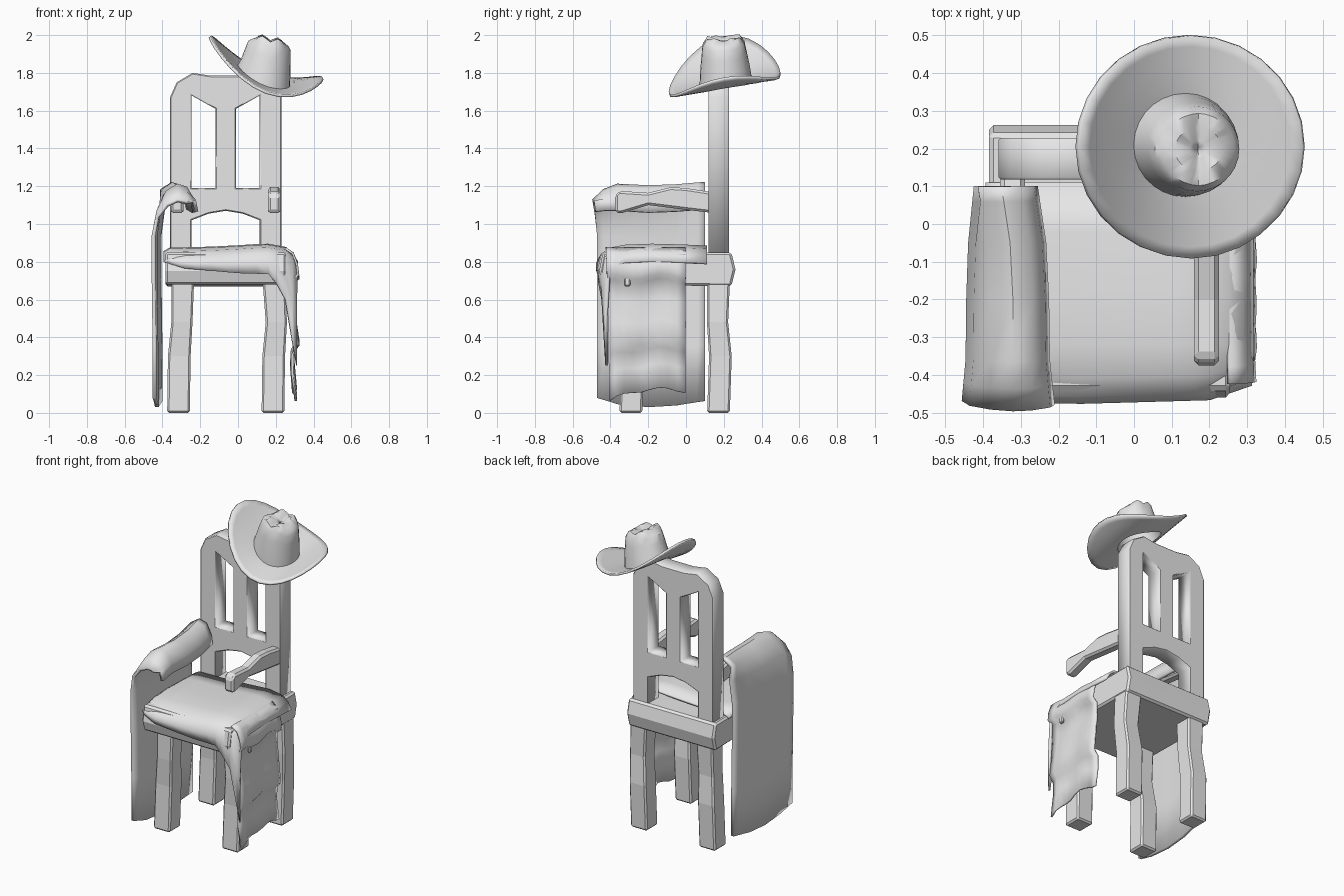
import bpy, bmesh, math
from mathutils import Vector

cube = bpy.data.objects.get("Cube")
if cube:
    bpy.data.objects.remove(cube)

grey = bpy.data.materials.new("plain grey")
grey.use_nodes = True
grey.diffuse_color = (0.8, 0.8, 0.8, 1)
grey.node_tree.nodes["Principled BSDF"].inputs["Base Color"].default_value = (0.8, 0.8, 0.8, 1)

MID = -0.065  # chair's centre line in x


def finish(name, bm, smooth=None, bevel=0, thick=0):
    bmesh.ops.recalc_face_normals(bm, faces=bm.faces)
    me = bpy.data.meshes.new(name)
    bm.to_mesh(me)
    bm.free()
    ob = bpy.data.objects.new(name, me)
    bpy.context.collection.objects.link(ob)
    me.materials.append(grey)
    if thick:
        m = ob.modifiers.new("thickness", "SOLIDIFY")
        m.thickness, m.offset = thick, 0
    if bevel:
        m = ob.modifiers.new("bevel", "BEVEL")
        m.width, m.segments = bevel, 1
    if smooth:
        bpy.ops.object.select_all(action="DESELECT")
        ob.select_set(True)
        bpy.context.view_layer.objects.active = ob
        bpy.ops.object.shade_smooth_by_angle(angle=math.radians(smooth))
    return ob


def loft(name, rings, closed=True, caps=True, **kw):
    """Skin a list of point rows; closed rows make tubes, open rows make sheets."""
    bm = bmesh.new()
    rows = [[bm.verts.new(p) for p in r] for r in rings]
    n = len(rows[0])
    for a, b in zip(rows, rows[1:]):
        for i in range(n if closed else n - 1):
            j = (i + 1) % n
            bm.faces.new((a[i], a[j], b[j], b[i]))
    if closed and caps:
        bm.faces.new(rows[0])
        bm.faces.new(rows[-1])
    return finish(name, bm, **kw)


def lerp(table, t):
    for (a, p), (b, q) in zip(table, table[1:]):
        if t <= b:
            return p + (q - p) * max(0, (t - a) / (b - a))
    return table[-1][1]


# Back frame: a filled flat curve with three openings
outer = [(-.295, .84), (-.295, 1.67), (-.26, 1.75), (-.175, 1.8), (-.08, 1.785),
         (.08, 1.785), (.175, 1.8), (.26, 1.75), (.295, 1.67), (.295, .84),
         (.18, .84), (.18, 1.02), (.09, 1.055), (0, 1.07), (-.09, 1.055), (-.18, 1.02), (-.18, .84)]
window = [(-.18, 1.19), (-.055, 1.19), (-.055, 1.61), (-.18, 1.68)]
cu = bpy.data.curves.new("back_frame", "CURVE")
cu.dimensions, cu.fill_mode = "2D", "BOTH"
cu.extrude, cu.bevel_depth, cu.bevel_resolution, cu.offset = .049, .006, 0, -.006
for shape in (outer, window, [(-x, z) for x, z in window]):
    sp = cu.splines.new("POLY")
    sp.points.add(len(shape) - 1)
    sp.use_cyclic_u = True
    for pt, (x, z) in zip(sp.points, shape):
        pt.co = (x, z, 0, 1)
frame = bpy.data.objects.new("back_frame", cu)
bpy.context.collection.objects.link(frame)
frame.rotation_euler.x = math.pi / 2
frame.location = (MID, .173, 0)
cu.materials.append(grey)
bpy.ops.object.select_all(action="DESELECT")
frame.select_set(True)
bpy.context.view_layer.objects.active = frame
bpy.ops.object.convert(target="MESH")

# Seat: chamfered block
section = [(-.44, .68), (-.46, .75), (-.44, .85), (.24, .85), (.262, .76), (.24, .67)]
loft("seat", [[(x, y, z) for y, z in section] for x in (-.385, .255)], bevel=.012)

# Legs: gently bent square posts
for side, x0 in (("right", -.315), ("left", .185)):
    s = 1 if side == "left" else -1
    for end, y0 in (("front", -.292), ("back", .172)):
        rings = []
        for z, dx, dy, w in ((0, 0, 0, .06), (.3, .004, .01, .06), (.48, .018, -.005, .056), (.69, .014 - s * .008, 0, .06)):
            rings.append([(x0 + dx + a * w, y0 + dy + b * w, z) for a, b in ((-1, -1), (1, -1), (1, 1), (-1, 1))])
        loft(f"{end}_{side}_leg", rings, bevel=.01)

# Armrests: bent bars
for side, s in (("right", -1), ("left", 1)):
    x = MID + s * .257
    rings = []
    for y, lo, hi in ((-.375, 1.065, 1.15), (-.35, 1.055, 1.175), (-.2, 1.1, 1.165),
                      (-.08, 1.085, 1.195), (0, 1.075, 1.19), (.13, 1.06, 1.17)):
        rings.append([(x - .033, y, lo), (x + .033, y, lo), (x + .033, y, hi), (x - .033, y, hi)])
    loft(f"{side}_armrest", rings, bevel=.012)

# Cloth thrown over the right armrest, hanging to the floor
over = [(-.43, .04), (-.43, .35), (-.435, .7), (-.435, .93), (-.415, 1.08), (-.375, 1.17),
        (-.32, 1.205), (-.275, 1.19), (-.245, 1.13), (-.235, 1.07)]
rows = []
for y in (-.47, -.42, -.36, -.2, -.05, .06, .1):
    row = []
    for i, (x, z) in enumerate(over):
        top = max(0, z - .93) / .3
        front = max(0, (-.34 - y) / .13)
        back = max(0, (y + .1) / .2)
        x += (.02 * back if i < 5 else -.03 * back) - .012 * front * (i < 5) + .015 * front * (i > 7)
        z += .01 * math.sin(9 * y) - top * .1 * front ** 2 * (1 if i < 8 else .3)
        if i == 0:
            z += .03 * front + .015 * back
        row.append((x, y - .022 * front * top, z))
    rows.append(row)
loft("armrest_cloth", rows, closed=False, thick=.02, smooth=50)

# Cover over the seat, with a front hem falling lower towards the left corner
hem = [(-.39, .8), (-.36, .79), (-.28, .765), (0, .74), (.16, .735), (.2, .69), (.25, .6), (.28, .42), (.31, .25)]
tops = [(-.39, .85), (-.36, .868), (-.2, .87), (0, .88), (.15, .89), (.25, .872), (.29, .84), (.31, .8)]
fronts = [(-.39, .04), (-.34, .01), (-.22, 0), (.2, .012), (.31, .05)]
rows = []
for x in (-.39, -.36, -.28, -.14, 0, .1, .16, .2, .25, .285, .31):
    t, h, f = lerp(tops, x), lerp(hem, x), lerp(fronts, x)
    rows.append([(x, .11, t - .01), (x, -.02, t - .004), (x, -.18, t), (x, -.32, t - .005),
                 (x, -.41 + f, t - .02), (x, -.455 + f, t - .05), (x, -.472 + f, (t + h) / 2 - .02),
                 (x, -.47 + f, h)])
loft("seat_cover", rows, closed=False, thick=.015, smooth=60)

# Folded side of the cover hanging beside the seat
fall = [(.872, .25), (.84, .29), (.78, .31), (.725, .317), (.7, .287), (.6, .286), (.48, .3),
        (.37, .315), (.335, .29), (.25, .287), (.12, .3)]
rows = []
for k in range(10):
    y = -.425 + k * .047
    front = max(0, (-.3 - y) / .125)
    row = []
    for i, (z, x) in enumerate(fall):
        hang = i / (len(fall) - 1)
        wave = .015 * math.sin(k * 1.1 + 1)
        x += .008 * math.sin(k * 1.3 + i * .7) * hang
        z += wave * min(1, i / 3) - .07 * front * hang ** 2
        row.append((x, y + .02 * front * hang, z))
    rows.append(row)
loft("cover_side", rows, closed=False, thick=.012, smooth=60)

# Small loop on the hanging side
bm = bmesh.new()
bmesh.ops.create_cube(bm, size=1)
bmesh.ops.scale(bm, vec=Vector((.02, .03, .06)), verts=bm.verts)
bmesh.ops.translate(bm, vec=Vector((.305, -.31, .7)), verts=bm.verts)
finish("cover_loop", bm, bevel=.006)


# Hat: curled, tilted brim running into a creased crown
def brim_z(x, y):
    dx = x - .15
    return 1.745 + .17 * (y - .2) - .367 * dx + 1.5 * dx * dx


N = 28
angles = [2 * math.pi * i / N for i in range(N)]
rings = []
for r in (.3, .27, .22, .17, .135):
    t = (r - .135) / .165
    ring = []
    for a in angles:
        x = .135 + .015 * t + r * math.cos(a)
        y = .21 - .005 * t + r * .985 * math.sin(a)
        ring.append((x, y, brim_z(x, y)))
    rings.append(ring)
for h, r in ((.3, .125), (.65, .114), (.9, .106), (1, .092), (1.0, .06), (.97, .025), (.96, .002)):
    ring = []
    for a in angles:
        x = .135 + .035 * min(1, h) + r * math.cos(a)
        y = .21 - .012 * h + r * math.sin(a)
        u = x - .17
        low = brim_z(x, y)
        high = 1.975 - .2 * u - .012 * math.cos(u * 75) - 1.2 * u * u + .05 * (y - .2)
        ring.append((x, y, low + (high - low) * h))
    rings.append(ring)
loft("hat", rings, caps=False, thick=.014, smooth=45)
